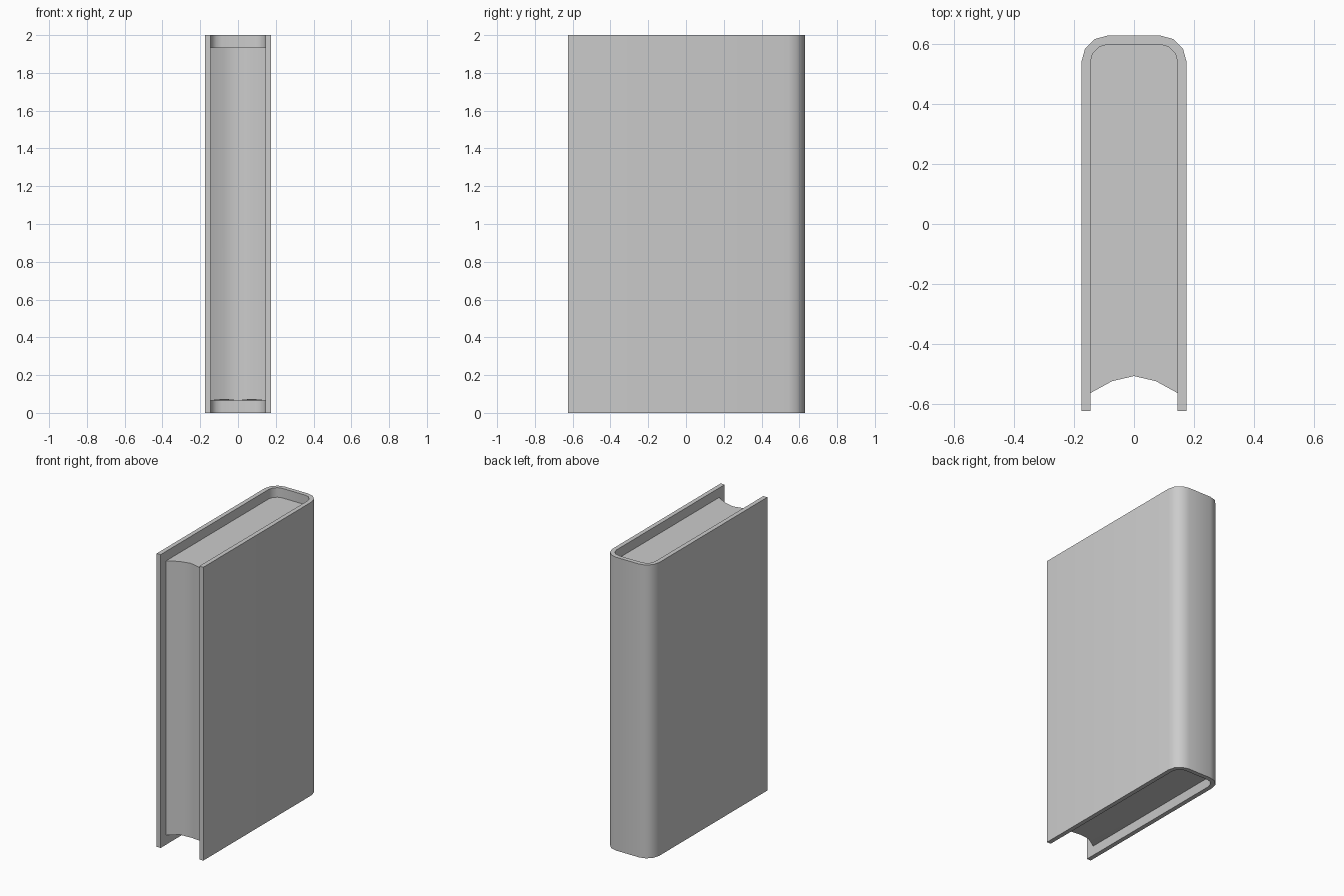
import bpy, bmesh, math

if "Cube" in bpy.data.objects:
    bpy.data.objects.remove(bpy.data.objects["Cube"])

W, T, BACK, FRONT, R = 0.176, 0.03, 0.63, -0.625, 0.09


def rounded_back(half_w, back, radius, steps=3):
    """Rounded spine outline, from the right side round to the left."""
    pts = []
    for side, start in ((1, 0), (-1, 90)):
        for i in range(steps + 1):
            a = math.radians(start + 90 * i / steps)
            pts.append((side * (half_w - radius) + radius * math.cos(a),
                        back - radius + radius * math.sin(a)))
    return pts


def extrude_profile(name, pts, z0, z1, bottom_lift=None):
    bm = bmesh.new()
    lift = bottom_lift or {}
    low = [bm.verts.new((x, y, z0 + lift.get(i, 0))) for i, (x, y) in enumerate(pts)]
    high = [bm.verts.new((x, y, z1)) for x, y in pts]
    n = len(pts)
    caps = [bm.faces.new(low[::-1]), bm.faces.new(high)]
    for i in range(n):
        j = (i + 1) % n
        bm.faces.new((low[i], low[j], high[j], high[i]))
    bmesh.ops.recalc_face_normals(bm, faces=bm.faces)
    bmesh.ops.triangulate(bm, faces=caps)
    mesh = bpy.data.meshes.new(name)
    bm.to_mesh(mesh)
    bm.free()
    obj = bpy.data.objects.new(name, mesh)
    bpy.context.collection.objects.link(obj)
    bpy.ops.object.select_all(action='DESELECT')
    obj.select_set(True)
    bpy.context.view_layer.objects.active = obj
    bpy.ops.object.shade_smooth_by_angle(angle=math.radians(40))
    return obj


outer = rounded_back(W, BACK, R)
inner = rounded_back(W - T, BACK - T, R - T)

# Cover: U-shaped shell with a rounded spine
cover = [(W, FRONT)] + outer + [(-W, FRONT), (T - W, FRONT)] + inner[::-1] + [(W - T, FRONT)]
extrude_profile("cover", cover, 0, 2)

# Page block: fills the cover, with a hollow fore-edge
fore_edge = [(T - W, -0.565), (-0.073, -0.525), (0, -0.508), (0.073, -0.525), (W - T, -0.565)]
k = len(inner)
extrude_profile("pages", inner + fore_edge, 0.065, 1.935, {k + 1: 0.007, k + 3: 0.007})
